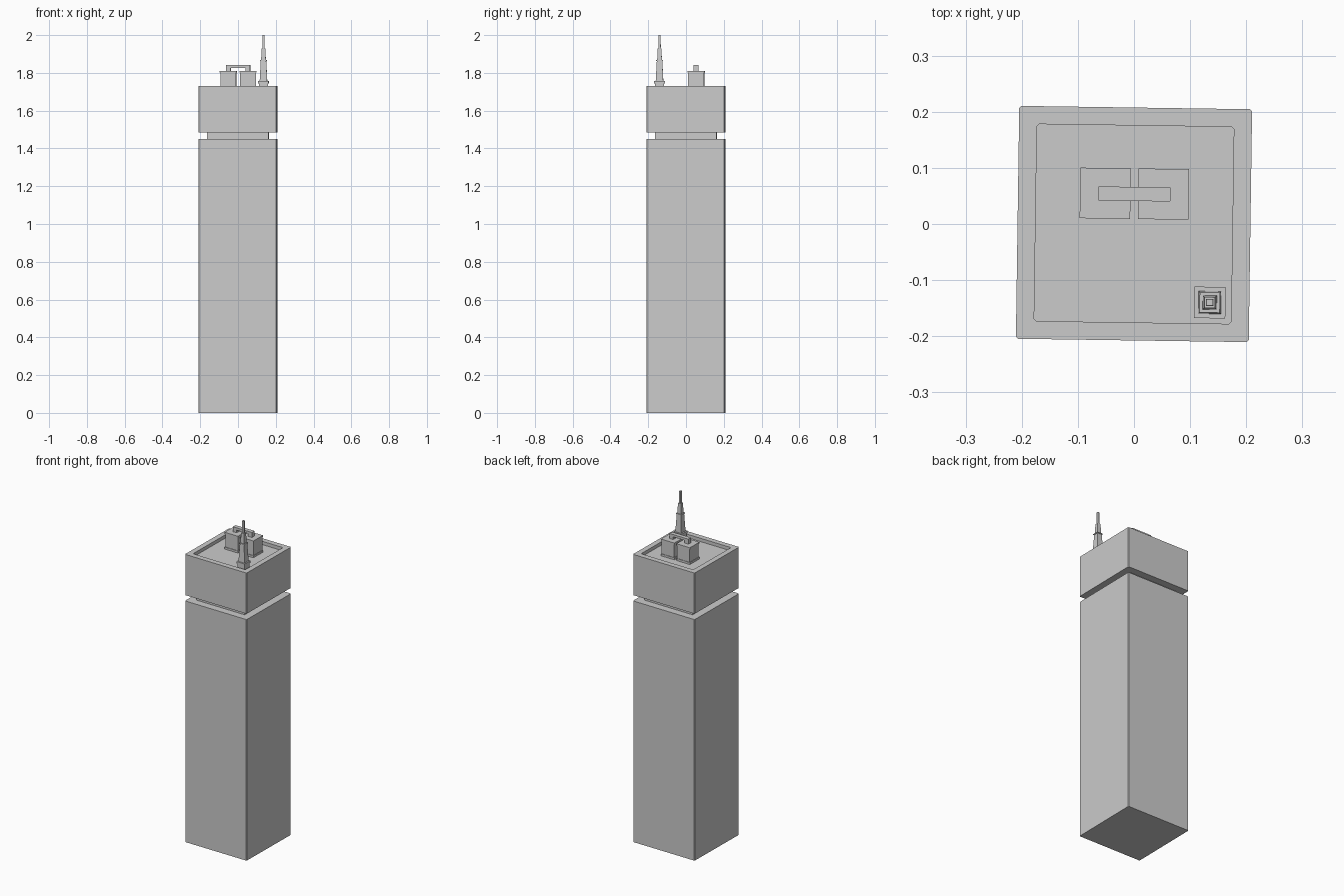
import bpy, bmesh, math
from mathutils import Matrix

if "Cube" in bpy.data.objects:
    bpy.data.objects.remove(bpy.data.objects["Cube"])

TURN = Matrix.Rotation(math.radians(-0.83), 4, 'Z')  # whole tower is turned slightly


def finish(bm, name):
    bmesh.ops.recalc_face_normals(bm, faces=bm.faces[:])
    bm.transform(TURN)
    me = bpy.data.meshes.new(name)
    bm.to_mesh(me)
    bm.free()
    ob = bpy.data.objects.new(name, me)
    bpy.context.collection.objects.link(ob)
    return ob


def ring(bm, cx, cy, hx, hy, z, c):
    """Rectangle with optional chamfered corners."""
    pts = []
    for sx, sy in ((1, 1), (-1, 1), (-1, -1), (1, -1)):
        if c == 0:
            pts.append((sx * hx, sy * hy))
        else:
            pair = [(sx * hx, sy * (hy - c)), (sx * (hx - c), sy * hy)]
            pts += pair if sx * sy > 0 else pair[::-1]
    return [bm.verts.new((cx + x, cy + y, z)) for x, y in pts]


def stack(name, profile, cx=0, cy=0, c=0):
    """Square section lofted through (half width, z) steps, capped at both ends."""
    bm = bmesh.new()
    rings = [ring(bm, cx, cy, h, h, z, c) for h, z in profile]
    for a, b in zip(rings, rings[1:]):
        n = len(a)
        for i in range(n):
            bm.faces.new((a[i], a[(i + 1) % n], b[(i + 1) % n], b[i]))
    bm.faces.new(rings[0][::-1])
    bm.faces.new(rings[-1])
    return finish(bm, name)


def box(name, x0, x1, y0, y1, z0, z1):
    bm = bmesh.new()
    bmesh.ops.create_cube(bm, size=1)
    bm.transform(Matrix.Translation(((x0 + x1) / 2, (y0 + y1) / 2, (z0 + z1) / 2))
                 @ Matrix.Diagonal((x1 - x0, y1 - y0, z1 - z0, 1)))
    return finish(bm, name)


ROOF = 1.71

# Tower shaft, recessed neck, and crown with sunken roof behind a parapet
stack("tower_shaft", [(0.2075, 0), (0.2075, 1.45)], c=0.004)
stack("recessed_neck", [(0.163, 1.45), (0.163, 1.485)])
stack("crown_block", [(0.2075, 1.485), (0.2075, 1.73), (0.1755, 1.73), (0.1755, ROOF)], c=0.004)

# Two rooftop cooling units with plinth and lid
for side, s in (("left", -1), ("right", 1)):
    stack("cooling_unit_" + side,
          [(0.045, ROOF), (0.045, 1.722), (0.042, 1.722), (0.042, 1.802),
           (0.045, 1.802), (0.045, 1.811)], s * 0.052, 0.054)

# Duct bridging the units
bm = bmesh.new()
outline = [(-0.064, 1.811), (-0.064, 1.841), (0.064, 1.841), (0.064, 1.811),
           (0.039, 1.811), (0.039, 1.827), (-0.039, 1.827), (-0.039, 1.811)]
face = bm.faces.new([bm.verts.new((x, 0.041, z)) for x, z in outline])
ext = bmesh.ops.extrude_face_region(bm, geom=[face])
bmesh.ops.translate(bm, vec=(0, 0.025, 0),
                    verts=[v for v in ext["geom"] if isinstance(v, bmesh.types.BMVert)])
finish(bm, "bridge_duct")

# Stepped antenna mast in the front right corner
stack("antenna_mast",
      [(0.024, ROOF), (0.024, 1.745), (0.028, 1.745), (0.028, 1.757),
       (0.02, 1.757), (0.0145, 1.862), (0.018, 1.862), (0.018, 1.868),
       (0.0125, 1.868), (0.0095, 1.928), (0.0065, 1.928), (0.0055, 2.0)],
      0.137, -0.138)
